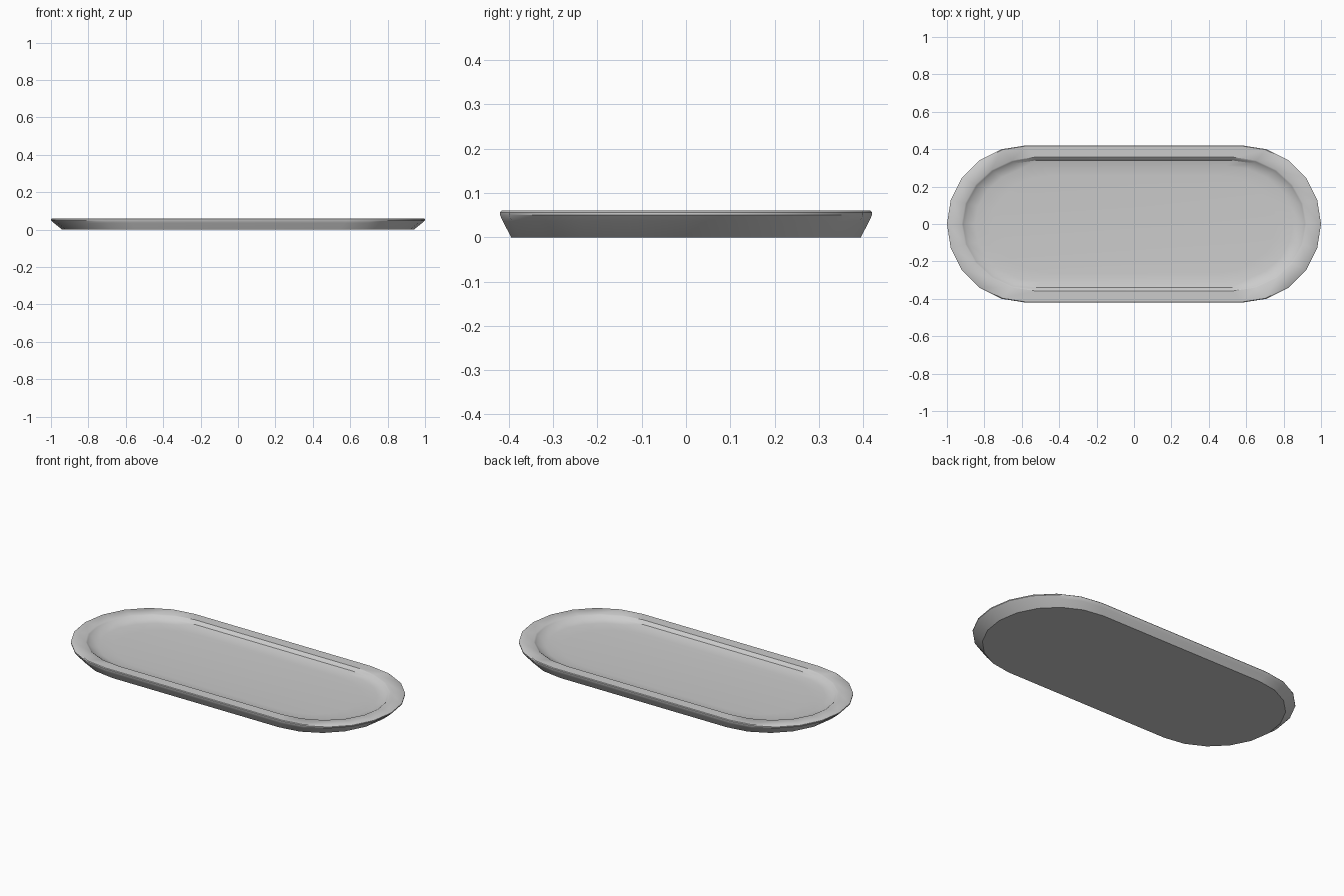
import bpy, math

if "Cube" in bpy.data.objects:
    bpy.data.objects.remove(bpy.data.objects["Cube"])

SEG = 10          # segments per rounded end
R, HALF = 0.42, 0.58


def stadium(sx, sy, z):
    """Scaled oblong outline, counter-clockwise, at height z."""
    pts = []
    for cx, start in ((HALF, -90), (-HALF, 90)):
        for i in range(SEG + 1):
            a = math.radians(start + 180 * i / SEG)
            pts.append(((cx + R * math.cos(a)) * sx, R * math.sin(a) * sy, z))
    return pts


# Section rings: base, flared outer wall, rounded lip, flat rim, shallow dish
rings = [
    (0.94, 0.94, 0.0),
    (0.985, 0.985, 0.036),
    (1.0, 1.0, 0.050),
    (1.0, 1.0, 0.056),
    (0.993, 0.993, 0.060),
    (0.922, 0.85, 0.060),
    (0.914, 0.835, 0.055),
    (0.90, 0.81, 0.042),
    (0.85, 0.74, 0.034),
    (0.76, 0.62, 0.030),
]
n = 2 * (SEG + 1)
verts = [p for ring in rings for p in stadium(*ring)]
faces = [tuple(range(n))[::-1]]
for k in range(len(rings) - 1):
    for i in range(n):
        j = (i + 1) % n
        faces.append((k * n + i, k * n + j, (k + 1) * n + j, (k + 1) * n + i))
faces.append(tuple(range((len(rings) - 1) * n, len(rings) * n)))

# Tray
mesh = bpy.data.meshes.new("oval_tray")
mesh.from_pydata(verts, [], faces)
mesh.update()
tray = bpy.data.objects.new("oval_tray", mesh)
bpy.context.collection.objects.link(tray)
bpy.context.view_layer.objects.active = tray
tray.select_set(True)
bpy.ops.object.shade_smooth_by_angle(angle=math.radians(35))
